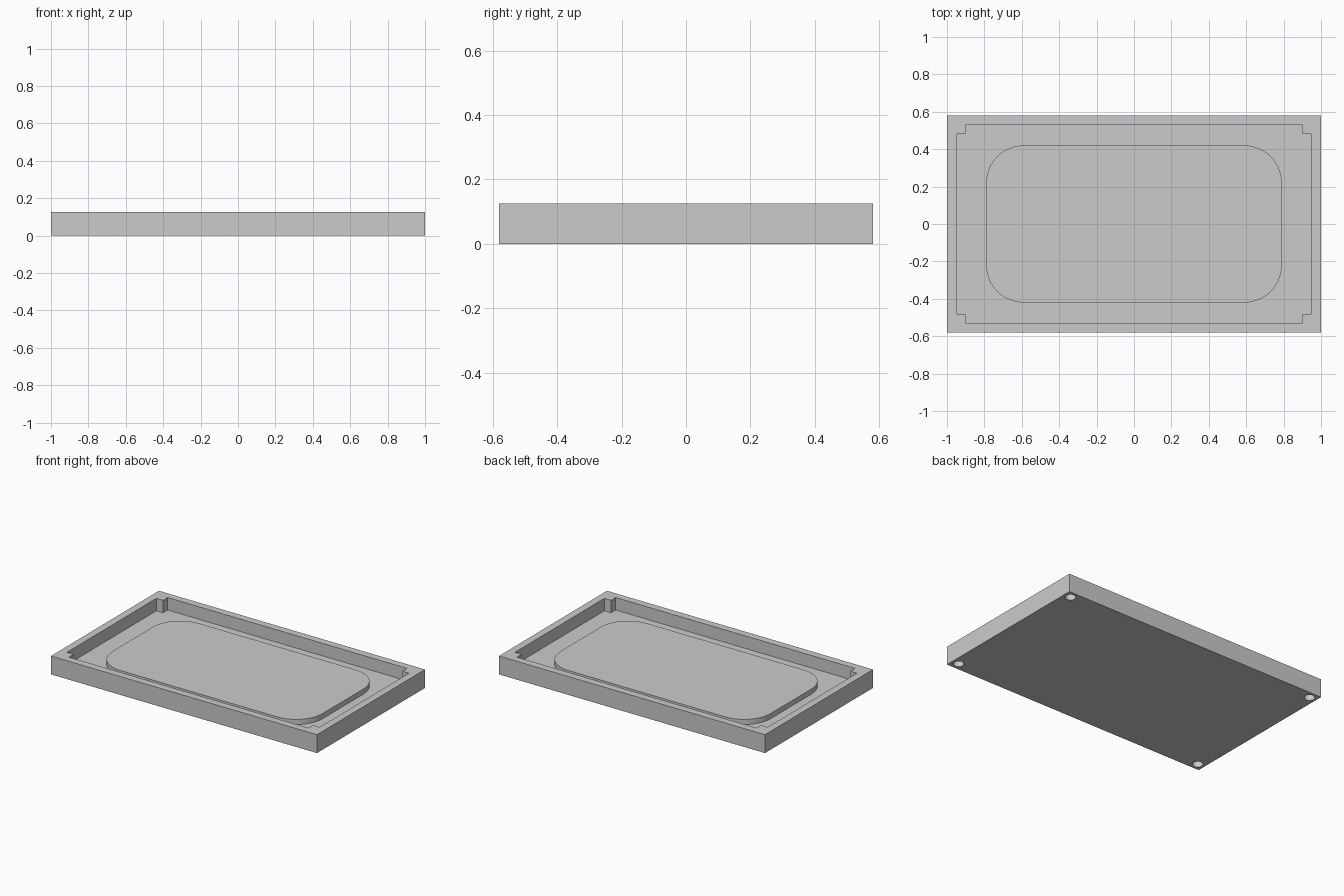
import bpy, bmesh, math

cube = bpy.data.objects.get("Cube")
if cube:
    bpy.data.objects.remove(cube, do_unlink=True)

HALF_X, HALF_Y, HEIGHT = 1.0, 0.58, 0.125
WALL, POST = 0.05, 0.1
FLOOR_Z, PAD_Z = 0.04, 0.075

grey = bpy.data.materials.new("light_grey")
grey.use_nodes = True
grey.diffuse_color = (0.6, 0.6, 0.6, 1)
grey.node_tree.nodes["Principled BSDF"].inputs["Base Color"].default_value = (0.6, 0.6, 0.6, 1)


def prism(name, points, z0, z1):
    """Extrude a flat outline from z0 up to z1."""
    bm = bmesh.new()
    face = bm.faces.new([bm.verts.new((x, y, z0)) for x, y in points])
    top = bmesh.ops.extrude_face_region(bm, geom=[face])["geom"]
    verts = [g for g in top if isinstance(g, bmesh.types.BMVert)]
    bmesh.ops.translate(bm, verts=verts, vec=(0, 0, z1 - z0))
    bmesh.ops.recalc_face_normals(bm, faces=bm.faces)
    mesh = bpy.data.meshes.new(name)
    bm.to_mesh(mesh)
    bm.free()
    mesh.materials.append(grey)
    obj = bpy.data.objects.new(name, mesh)
    bpy.context.collection.objects.link(obj)
    return obj


def rounded(cx, cy, hx, hy, r, steps):
    """Rounded rectangle outline; a circle when hx = hy = r."""
    points = []
    for quarter, (sx, sy) in enumerate([(1, 1), (-1, 1), (-1, -1), (1, -1)]):
        for i in range(steps + 1):
            a = math.radians(90) * (quarter + i / steps)
            p = (cx + sx * (hx - r) + r * math.cos(a), cy + sy * (hy - r) + r * math.sin(a))
            if not points or math.dist(p, points[-1]) > 1e-5:
                points.append(p)
    if math.dist(points[0], points[-1]) < 1e-5:
        points.pop()
    return points


def select_only(obj):
    bpy.ops.object.select_all(action="DESELECT")
    obj.select_set(True)
    bpy.context.view_layer.objects.active = obj


def cut(target, cutter):
    cutter.hide_render = True
    mod = target.modifiers.new("cut", "BOOLEAN")
    mod.operation = "DIFFERENCE"
    mod.solver = "EXACT"
    mod.object = cutter
    select_only(target)
    bpy.ops.object.modifier_apply(modifier=mod.name)
    bpy.data.objects.remove(cutter, do_unlink=True)


# Outer block
tray = prism("tray", [(-HALF_X, -HALF_Y), (HALF_X, -HALF_Y), (HALF_X, HALF_Y), (-HALF_X, HALF_Y)], 0, HEIGHT)

# Cavity with a square post left in every corner
ox, oy = HALF_X - WALL, HALF_Y - WALL
ix, iy = HALF_X - POST, HALF_Y - POST
outline = []
for sx, sy in [(1, 1), (-1, 1), (-1, -1), (1, -1)]:
    corner = [(sx * ox, sy * iy), (sx * ix, sy * iy), (sx * ix, sy * oy)]
    outline += corner if sx * sy > 0 else corner[::-1]
cut(tray, prism("cavity_cutter", outline, FLOOR_Z, HEIGHT + 0.1))

# Blind screw bores from below, one under each post
for sx in (-1, 1):
    for sy in (-1, 1):
        circle = rounded(sx * ox, sy * oy, 0.033, 0.033, 0.033, 8)
        cut(tray, prism("bore_cutter", circle, -0.1, 0.1))

# Raised pad on the floor
pad = prism("raised_pad", rounded(0, 0, 0.79, 0.42, 0.2, 16), FLOOR_Z - 0.01, PAD_Z)

for obj in (tray, pad):
    select_only(obj)
    bpy.ops.object.shade_smooth_by_angle(angle=math.radians(30))
